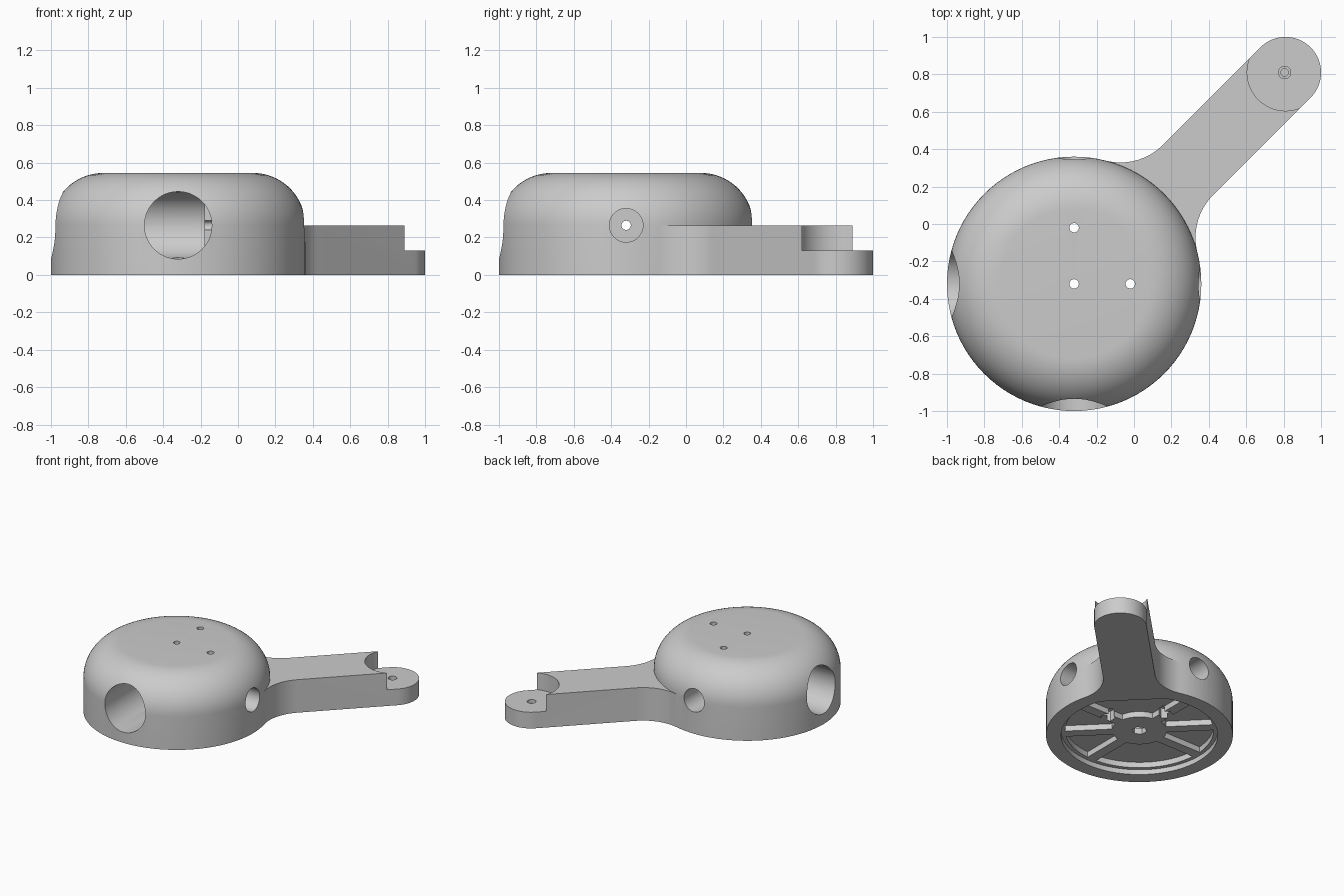
import bpy, bmesh
from math import sin, cos, asin, pi, radians, sqrt
from mathutils import Matrix, Vector

if "Cube" in bpy.data.objects:
    bpy.data.objects.remove(bpy.data.objects["Cube"])

CX = CY = -0.32      # hub centre
R, H = 0.68, 0.545   # hub radius and height
MID = 0.265          # bore height and arm thickness
TIP, W = 0.81, 0.19  # arm end centre and half width

grey = bpy.data.materials.new("light_grey")
grey.use_nodes = True
grey.diffuse_color = (0.6, 0.6, 0.6, 1)
grey.node_tree.nodes["Principled BSDF"].inputs["Base Color"].default_value = (0.6, 0.6, 0.6, 1)


def make(name, bm):
    bmesh.ops.recalc_face_normals(bm, faces=bm.faces)
    mesh = bpy.data.meshes.new(name)
    bm.to_mesh(mesh)
    bm.free()
    ob = bpy.data.objects.new(name, mesh)
    bpy.context.collection.objects.link(ob)
    mesh.materials.append(grey)
    return ob


def prism(name, outline, z0, z1):
    bm = bmesh.new()
    face = bm.faces.new([bm.verts.new((x, y, z0)) for x, y in outline])
    ext = bmesh.ops.extrude_face_region(bm, geom=[face])
    top = [v for v in ext["geom"] if isinstance(v, bmesh.types.BMVert)]
    bmesh.ops.translate(bm, verts=top, vec=(0, 0, z1 - z0))
    return make(name, bm)


def rod(name, start, end, r, sides=48):
    a, b = Vector(start), Vector(end)
    bm = bmesh.new()
    turn = (b - a).to_track_quat('Z', 'Y').to_matrix().to_4x4()
    bmesh.ops.create_cone(bm, cap_ends=True, segments=sides, radius1=r, radius2=r,
                          depth=(b - a).length, matrix=Matrix.Translation((a + b) / 2) @ turn)
    return make(name, bm)


def arc(cx, cy, r, a0, a1, n):
    return [(cx + r * cos(a0 + (a1 - a0) * i / n), cy + r * sin(a0 + (a1 - a0) * i / n))
            for i in range(n + 1)]


def combine(target, tool, op):
    mod = target.modifiers.new(tool.name, 'BOOLEAN')
    mod.operation, mod.object, mod.solver = op, tool, 'EXACT'
    bpy.ops.object.select_all(action='DESELECT')
    bpy.context.view_layer.objects.active = target
    target.select_set(True)
    bpy.ops.object.modifier_apply(modifier=mod.name)
    bpy.data.objects.remove(tool)


# Domed round hub with a shallow recess underneath
FILLET = H - MID
RECESS, FLOOR = 0.57, 0.04
profile = [(0, FLOOR), (RECESS, FLOOR), (RECESS, 0), (R, 0)]
profile += arc(R - FILLET, MID, FILLET, 0, pi / 2, 16) + [(0, H)]
bm = bmesh.new()
pts = [bm.verts.new((CX + r, CY, z)) for r, z in profile]
edges = [bm.edges.new(p) for p in zip(pts, pts[1:])]
bmesh.ops.spin(bm, geom=pts + edges, cent=(CX, CY, 0), axis=(0, 0, 1),
               angle=2 * pi, steps=96, use_duplicate=False)
bmesh.ops.remove_doubles(bm, verts=bm.verts, dist=1e-4)
hub = make("hub_with_arm", bm)

# Arm with a rounded end and fillets where it joins the hub
F = 0.32
along = sqrt((R + F) ** 2 - (W + F) ** 2)
meet = asin((W + F) / (R + F))
reach = (TIP - CX) * sqrt(2)
side = arc(along, -W - F, F, pi - meet, pi / 2, 16)
side = [(x, -y) for x, y in side]
root = (0.6 * cos(meet), 0.6 * sin(meet))
local = [(root[0], -root[1])] + [(x, -y) for x, y in side]
local += arc(reach, 0, W, -pi / 2, pi / 2, 32) + side[::-1] + [root]
c = cos(pi / 4)
arm = prism("arm", [(CX + c * (x - y), CY + c * (x + y)) for x, y in local], 0, MID)
combine(hub, arm, 'UNION')

# Lowered round seat and blind screw hole at the arm end
combine(hub, rod("seat_cut", (TIP, TIP, 0.13), (TIP, TIP, 0.4), 0.205, 64), 'DIFFERENCE')
for r, z in ((0.033, 0.1), (0.02, 0.05)):
    combine(hub, rod("tip_hole", (TIP - .005, TIP, z), (TIP - .005, TIP, 0.2), r, 32), 'DIFFERENCE')

# Pockets underneath, leaving six spokes and a central boss
spokes = [radians(a) for a in (0, 90, 135, 180, 270, 315, 360)]
RIB, INNER, OUTER = 0.04, 0.2, 0.54
for a, b in zip(spokes, spokes[1:]):
    i, o = asin(RIB / INNER), asin(RIB / OUTER)
    shape = arc(CX, CY, OUTER, a + o, b - o, 16) + arc(CX, CY, INNER, b - i, a + i, 8)
    combine(hub, prism("pocket", shape, 0.02, 0.085), 'DIFFERENCE')

# Two large bores meeting inside the hub
combine(hub, rod("front_bore", (CX, -1.2, MID), (CX, CY, MID), 0.18, 64), 'DIFFERENCE')
combine(hub, rod("side_bore", (-1.2, CY, MID), (-0.18, CY, MID), 0.18, 64), 'DIFFERENCE')

# Counterbored small holes on the other two sides
combine(hub, rod("left_counterbore", (0.1, CY, MID), (0.6, CY, MID), 0.09), 'DIFFERENCE')
combine(hub, rod("back_counterbore", (CX, 0.1, MID), (CX, 0.6, MID), 0.09), 'DIFFERENCE')
combine(hub, rod("left_hole", (-0.4, CY, MID), (0.2, CY, MID), 0.025, 24), 'DIFFERENCE')
combine(hub, rod("back_hole", (CX, -0.08, MID), (CX, 0.2, MID), 0.025, 24), 'DIFFERENCE')

# Three vertical screw holes with hexagonal nut seats below
for x, y in ((CX, CY), (CX + 0.3, CY), (CX, CY + 0.3)):
    combine(hub, rod("screw_hole", (x, y, -0.1), (x, y, 0.7), 0.025, 24), 'DIFFERENCE')
    combine(hub, rod("nut_seat", (x, y, 0.0), (x, y, 0.12), 0.055, 6), 'DIFFERENCE')

bpy.ops.object.select_all(action='DESELECT')
bpy.context.view_layer.objects.active = hub
hub.select_set(True)
bpy.ops.object.shade_smooth_by_angle(angle=radians(30))
